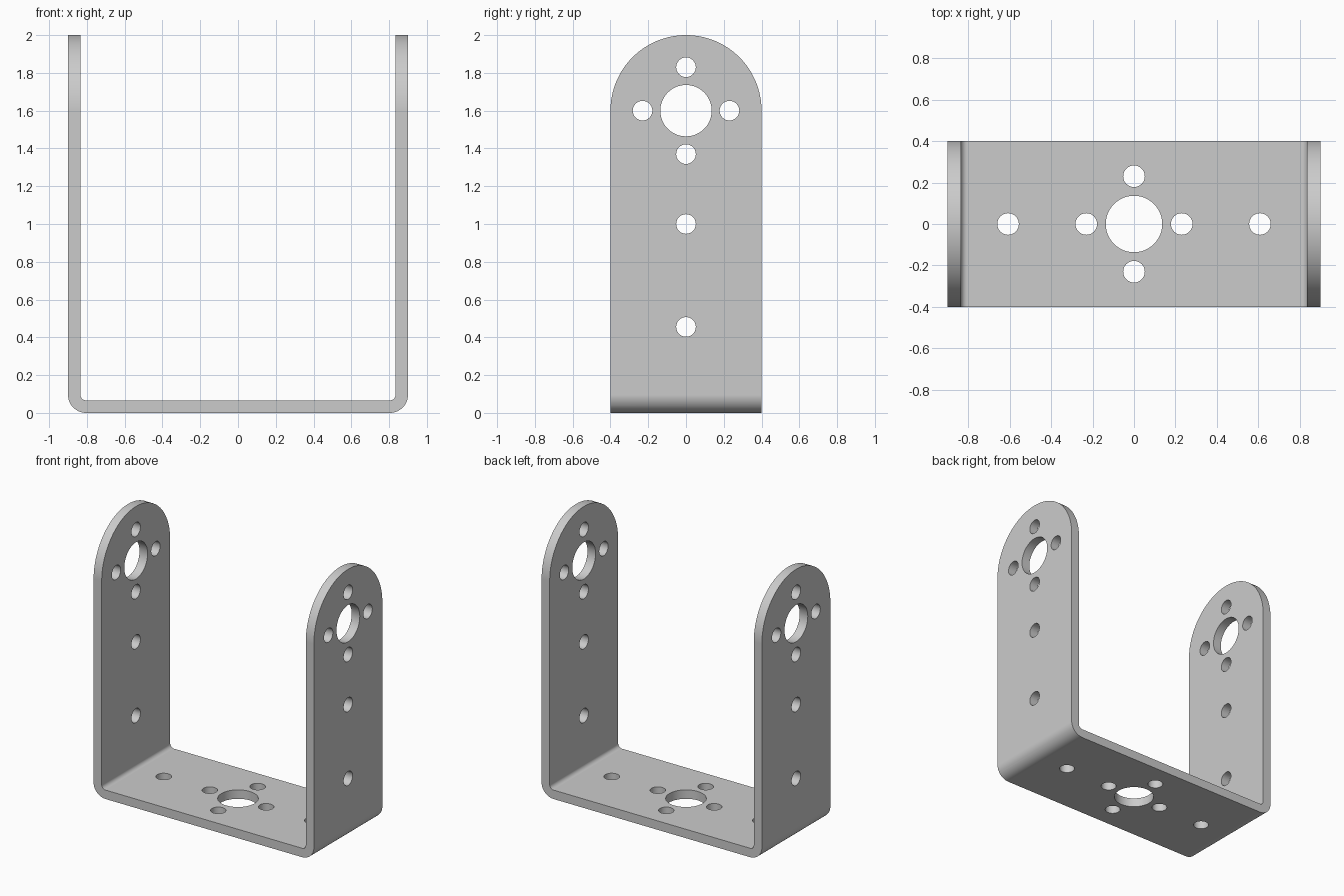
import bpy, bmesh, math
from mathutils import Matrix, Vector

if "Cube" in bpy.data.objects:
    bpy.data.objects.remove(bpy.data.objects["Cube"])

HALF_X, HALF_Y, THICK = 0.90, 0.40, 0.066
R_OUT, R_IN = 0.096, 0.03          # bend radii
PIVOT_Z = 1.60                     # centre of the rounded leg ends
BIG_R, SMALL_R, RING = 0.136, 0.052, 0.23


def arc(cx, cz, r, a0, a1, n):
    return [(cx + r * math.cos(math.radians(a0 + (a1 - a0) * i / n)),
             cz + r * math.sin(math.radians(a0 + (a1 - a0) * i / n))) for i in range(n + 1)]


def to_object(bm, name):
    bmesh.ops.recalc_face_normals(bm, faces=bm.faces)
    mesh = bpy.data.meshes.new(name)
    bm.to_mesh(mesh)
    bm.free()
    obj = bpy.data.objects.new(name, mesh)
    bpy.context.collection.objects.link(obj)
    return obj


def prism(name, points, direction):
    """Extrude a closed outline of 3D points along a direction."""
    bm = bmesh.new()
    face = bm.faces.new([bm.verts.new(p) for p in points])
    ext = bmesh.ops.extrude_face_region(bm, geom=[face])
    bmesh.ops.translate(bm, vec=Vector(direction),
                        verts=[v for v in ext["geom"] if isinstance(v, bmesh.types.BMVert)])
    return to_object(bm, name)


def apply_boolean(obj, cutter, operation):
    mod = obj.modifiers.new(operation, 'BOOLEAN')
    mod.operation, mod.object, mod.solver = operation, cutter, 'EXACT'
    bpy.context.view_layer.objects.active = obj
    bpy.ops.object.modifier_apply(modifier=mod.name)
    bpy.data.objects.remove(cutter)


# Bent strip: U-shaped section with rounded bends
ix = HALF_X - THICK
right = [(0.0, 0.0)] + arc(HALF_X - R_OUT, R_OUT, R_OUT, -90, 0, 12)
right += [(HALF_X, 2.1), (ix, 2.1)]
right += arc(ix - R_IN, THICK + R_IN, R_IN, 0, -90, 8) + [(0.0, THICK)]
left = [(-x, z) for x, z in reversed(right[1:-1])]
bracket = prism("bracket", [(x, -HALF_Y, z) for x, z in right + left], (0, 2 * HALF_Y, 0))

# Rounded leg ends: keep what lies inside an arched outline
outline = [(-0.5, 1.0), (-0.5, -0.2), (0.5, -0.2), (0.5, 1.0)]
outline = [(-HALF_Y - 0.0, -0.2), (HALF_Y, -0.2)] + arc(0, PIVOT_Z, HALF_Y, 0, 180, 64)
apply_boolean(bracket, prism("arch_cutter", [(-1.2, y, z) for y, z in outline], (2.4, 0, 0)),
              'INTERSECT')

# Holes: one ring pattern on the legs and one on the base, plus single holes
ring = [(0, 0, BIG_R)] + [(RING * a, RING * b, SMALL_R)
                          for a, b in ((1, 0), (-1, 0), (0, 1), (0, -1))]
leg_holes = [(y, PIVOT_Z + z, r) for y, z, r in ring] + [(0, 1.0, SMALL_R), (0, 0.455, SMALL_R)]
base_holes = ring + [(0.607, 0, SMALL_R), (-0.607, 0, SMALL_R)]

bm = bmesh.new()
def add_hole(r, depth, matrix):
    bmesh.ops.create_cone(bm, cap_ends=True, segments=48 if r > 0.1 else 32,
                          radius1=r, radius2=r, depth=depth, matrix=matrix)
for y, z, r in leg_holes:
    add_hole(r, 2.4, Matrix.Translation((0, y, z)) @ Matrix.Rotation(math.pi / 2, 4, 'Y'))
for x, y, r in base_holes:
    add_hole(r, 0.4, Matrix.Translation((x, y, 0)))
apply_boolean(bracket, to_object(bm, "hole_cutter"), 'DIFFERENCE')

# Plain grey metal
metal = bpy.data.materials.new("grey metal")
metal.diffuse_color = (0.6, 0.6, 0.6, 1)
metal.use_nodes = True
metal.node_tree.nodes["Principled BSDF"].inputs["Base Color"].default_value = metal.diffuse_color
bracket.data.materials.clear()
bracket.data.materials.append(metal)
for p in bracket.data.polygons:
    p.material_index = 0

# Smooth bends and holes, crisp edges, flat plates
bpy.ops.object.select_all(action='DESELECT')
bracket.select_set(True)
bpy.context.view_layer.objects.active = bracket
bpy.ops.object.shade_smooth_by_angle(angle=math.radians(30))
weighted = bracket.modifiers.new("weighted normals", 'WEIGHTED_NORMAL')
weighted.keep_sharp = True
